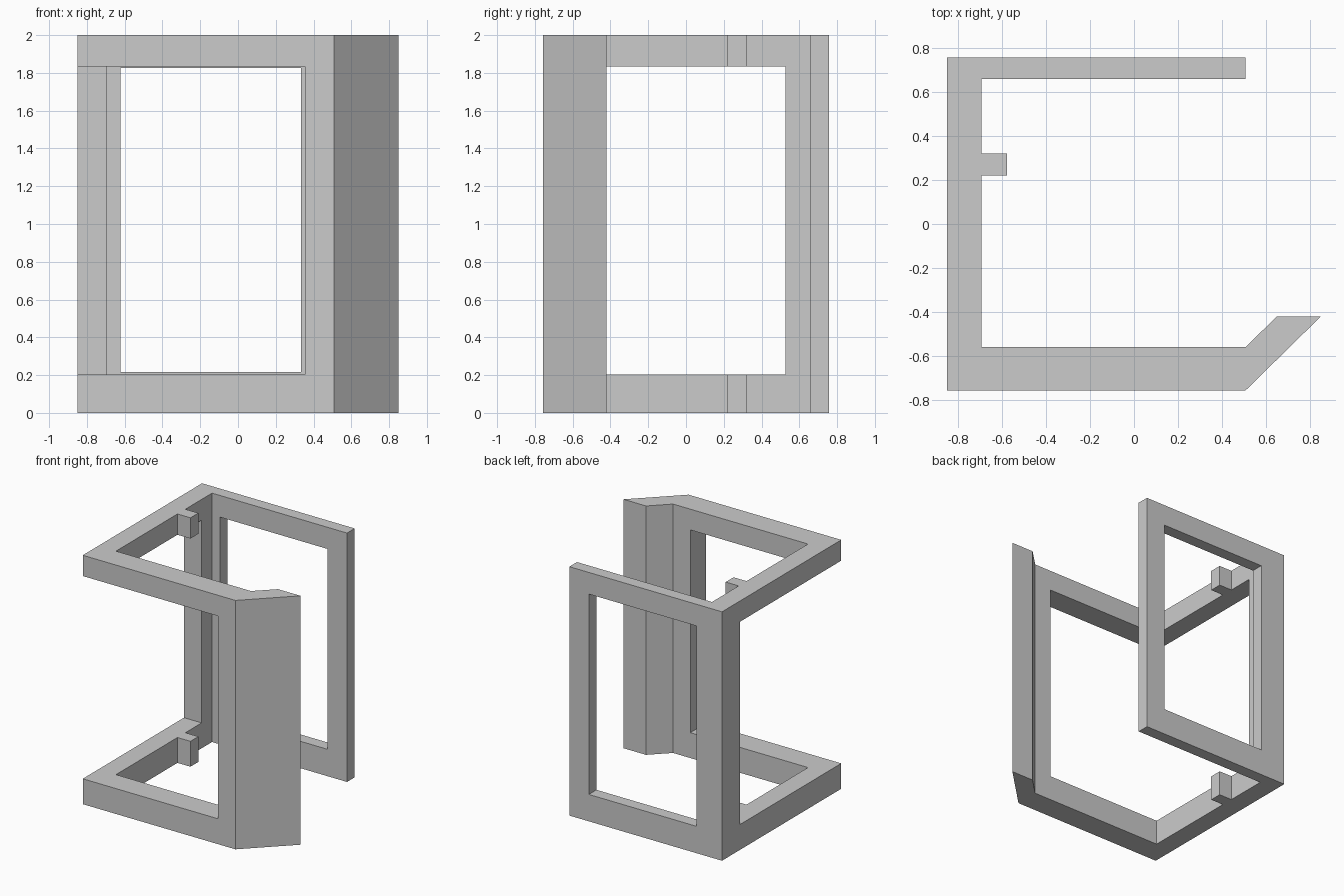
import bpy
import bmesh

cube = bpy.data.objects.get("Cube")
if cube:
    bpy.data.objects.remove(cube, do_unlink=True)

HEIGHT = 2.0

# Single matte grey
grey = bpy.data.materials.new("light grey")
grey.use_nodes = True
colour = (0.6, 0.6, 0.6, 1)
grey.diffuse_color = colour
grey.node_tree.nodes["Principled BSDF"].inputs["Base Color"].default_value = colour


def prism(name, outline, z0, z1):
    """Extrude a plan outline between two heights."""
    bm = bmesh.new()
    base = bm.faces.new([bm.verts.new((x, y, z0)) for x, y in outline])
    top = bmesh.ops.extrude_face_region(bm, geom=[base])["geom"]
    for v in top:
        if isinstance(v, bmesh.types.BMVert):
            v.co.z = z1
    bmesh.ops.recalc_face_normals(bm, faces=bm.faces)
    mesh = bpy.data.meshes.new(name)
    bm.to_mesh(mesh)
    bm.free()
    mesh.materials.append(grey)
    obj = bpy.data.objects.new(name, mesh)
    bpy.context.collection.objects.link(obj)
    return obj


def cut_box(target, x0, x1, y0, y1, z0, z1):
    """Cut a rectangular opening out of the target."""
    cutter = prism("opening_cutter", [(x0, y0), (x1, y0), (x1, y1), (x0, y1)], z0, z1)
    cutter.hide_render = True
    mod = target.modifiers.new("opening", "BOOLEAN")
    mod.operation = "DIFFERENCE"
    mod.solver = "EXACT"
    mod.object = cutter
    bpy.context.view_layer.objects.active = target
    bpy.ops.object.modifier_apply(modifier=mod.name)
    bpy.data.objects.remove(cutter, do_unlink=True)


# Wall plan: front wall with angled wing, side wall with small tab, thin back wall
plan = [
    (-0.85, -0.757), (0.507, -0.757), (0.85, -0.42), (0.65, -0.42),
    (0.507, -0.56), (-0.693, -0.56),
    (-0.693, 0.221), (-0.578, 0.221), (-0.578, 0.321), (-0.693, 0.321),
    (-0.693, 0.66), (0.507, 0.66), (0.507, 0.757), (-0.85, 0.757),
]
frame = prism("wall_frame", plan, 0, HEIGHT)

# Large opening wrapping the front corner
cut_box(frame, -1, 0.354, -1, 0.528, 0.204, 1.833)
# Window in the back wall
cut_box(frame, -0.623, 0.334, 0.6, 0.9, 0.216, 1.826)
